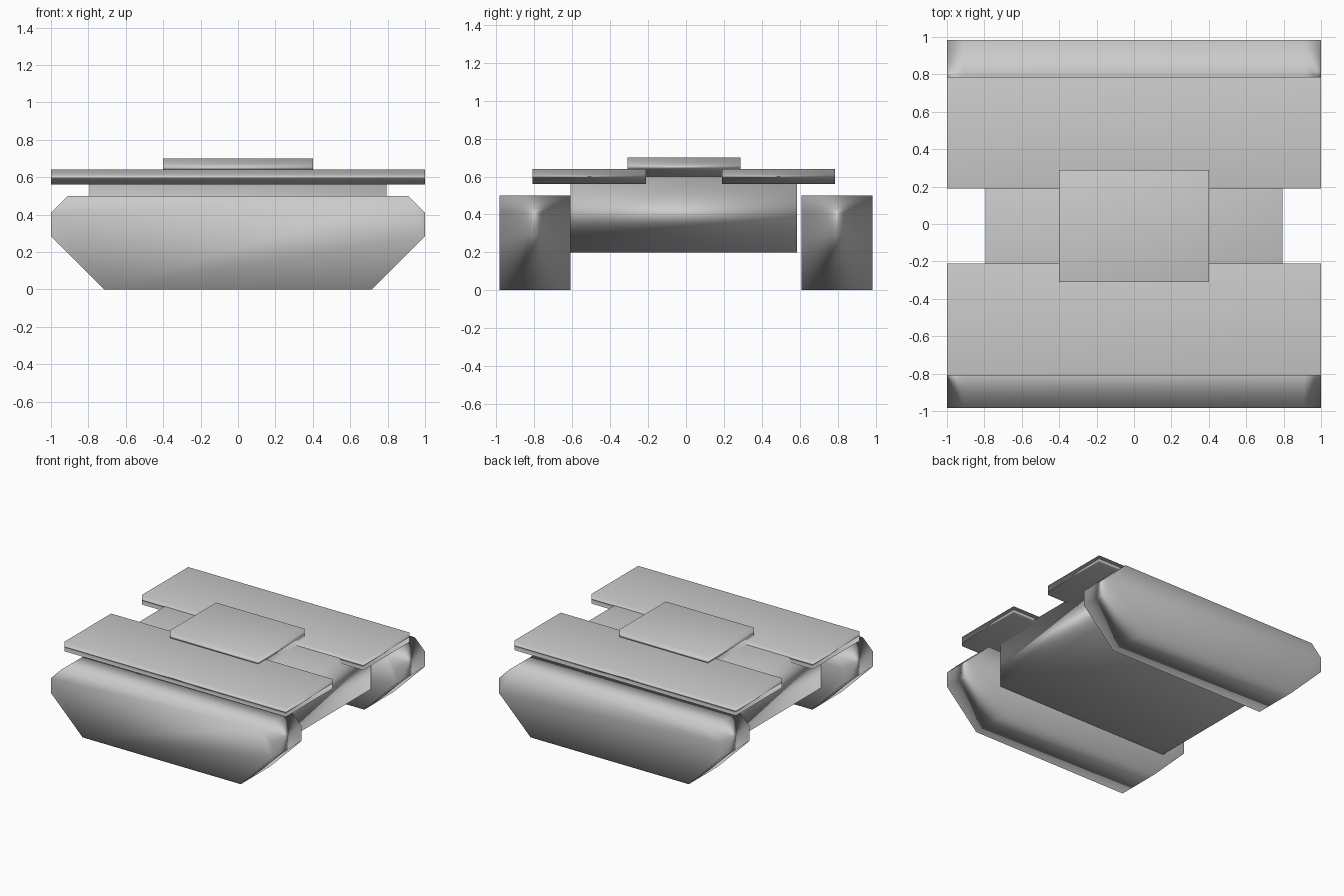
import bpy
import bmesh

cube = bpy.data.objects.get("Cube")
if cube:
    bpy.data.objects.remove(cube, do_unlink=True)

grey = bpy.data.materials.new("plain grey")
grey.use_nodes = True
colour = (0.6, 0.6, 0.6, 1)
grey.diffuse_color = colour
grey.node_tree.nodes["Principled BSDF"].inputs["Base Color"].default_value = colour


def extrude_profile(name, profile, y0, y1):
    """Extrude an x-z outline from y0 to y1, with soft area-weighted shading."""
    bm = bmesh.new()
    face = bm.faces.new([bm.verts.new((x, y0, z)) for x, z in profile])
    moved = bmesh.ops.extrude_face_region(bm, geom=[face])["geom"]
    verts = [v for v in moved if isinstance(v, bmesh.types.BMVert)]
    bmesh.ops.translate(bm, verts=verts, vec=(0, y1 - y0, 0))
    bmesh.ops.recalc_face_normals(bm, faces=bm.faces)
    for f in bm.faces:
        f.smooth = True
    mesh = bpy.data.meshes.new(name)
    bm.to_mesh(mesh)
    bm.free()
    mesh.materials.append(grey)
    obj = bpy.data.objects.new(name, mesh)
    bpy.context.collection.objects.link(obj)
    soft = obj.modifiers.new("soft shading", "WEIGHTED_NORMAL")
    soft.mode = "FACE_AREA"
    return obj


def mirrored(half):
    """Complete an outline from its +x half, listed bottom to top."""
    return half + [(-x, z) for x, z in reversed(half)]


def slab(name, x, y0, y1, z0, z1):
    return extrude_profile(name, mirrored([(x, z0), (x, z1)]), y0, y1)


# Tracks with sloped ends
track = mirrored([(0.715, 0), (1, 0.285), (1, 0.41), (0.91, 0.5)])
extrude_profile("front_track", track, -0.985, -0.61)
extrude_profile("back_track", track, 0.61, 0.985)

# Hull between the tracks
slab("hull", 0.795, -0.61, 0.585, 0.2, 0.6)

# Overhanging deck plates
slab("front_deck_plate", 1, -0.81, -0.21, 0.56, 0.64)
slab("back_deck_plate", 1, 0.19, 0.785, 0.56, 0.64)

# Raised centre plate
slab("centre_plate", 0.4, -0.31, 0.288, 0.6, 0.7)
